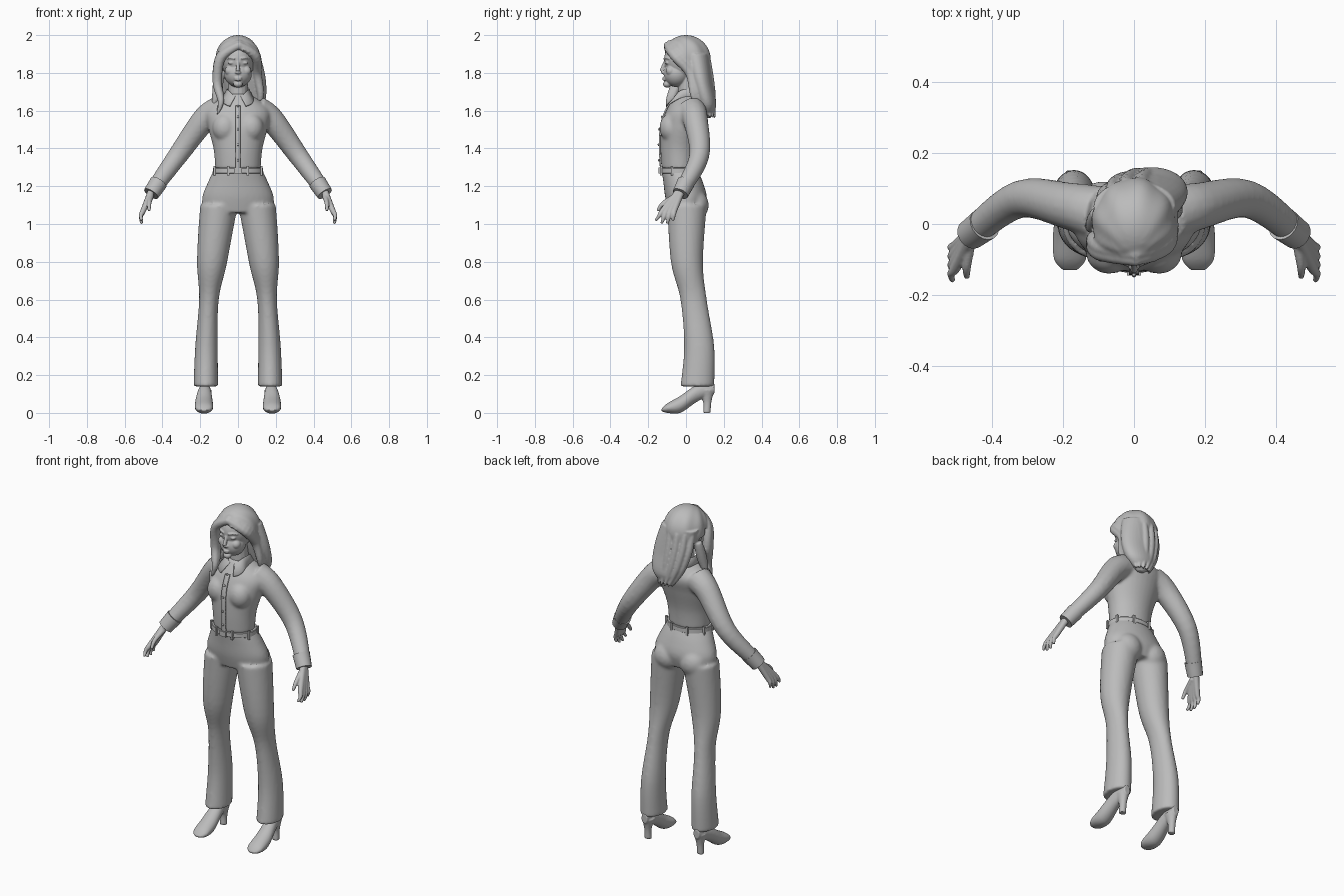
import bpy, bmesh, math
from mathutils import Vector, Matrix

cube = bpy.data.objects.get("Cube")
if cube:
    bpy.data.objects.remove(cube)

shade = (0.5, 0.5, 0.5, 1)
grey = bpy.data.materials.new("plain grey")
grey.use_nodes = True
grey.diffuse_color = shade
grey.node_tree.nodes["Principled BSDF"].inputs["Base Color"].default_value = shade


def resample(rows, steps=6):
    """Smooth curve through every row of numbers."""
    rows = [Vector(row) for row in rows]
    last = len(rows) - 1
    curve = []
    for i in range(last):
        start, end = rows[i], rows[i + 1]
        leave = (end - rows[max(i - 1, 0)]) / 2
        arrive = (rows[min(i + 2, last)] - start) / 2
        for step in range(steps):
            t = step / steps
            ease = t * t * (3 - 2 * t)
            curve.append(start.lerp(end, ease) + leave * t * (1 - t) ** 2 - arrive * t * t * (1 - t))
    return curve + [rows[last]]


def loft(bm, rings, sides=32):
    """Closed skin through rings given as (centre, first axis, second axis)."""
    loops = []
    for centre, first, second in rings:
        angles = [math.tau * i / sides for i in range(sides)]
        loops.append([bm.verts.new(centre + first * math.cos(a) + second * math.sin(a)) for a in angles])
    for low, high in zip(loops, loops[1:]):
        for i in range(sides):
            j = (i + 1) % sides
            bm.faces.new((low[i], low[j], high[j], high[i]))
    bm.faces.new(loops[0])
    bm.faces.new(loops[-1])


def hull(bm, rows, low_x=0, high_x=0):
    """Upright form through rows of (height, half width, front, back)."""
    bottom, top = rows[0][0], rows[-1][0]
    rings = []
    for z, width, front, back in resample(rows):
        t = (z - bottom) / (top - bottom)
        centre = Vector((low_x + (high_x - low_x) * t * t, (front + back) / 2, z))
        rings.append((centre, Vector((width, 0, 0)), Vector((0, (back - front) / 2, 0))))
    loft(bm, rings)


def tube(bm, points, radius, mirror=1):
    """Round limb along a path; radius is a function of the fraction travelled."""
    path = [Vector((p.x * mirror, p.y, p.z)) for p in resample(points)]
    last = len(path) - 1
    rings = []
    for i, centre in enumerate(path):
        along = (path[min(i + 1, last)] - path[max(i - 1, 0)]).normalized()
        side = along.cross(Vector((0, 1, 0))).normalized()
        r = radius(i / last)
        rings.append((centre, side * r, along.cross(side) * r))
    loft(bm, rings, 16)


def taper(start, end):
    return lambda t: start + (end - start) * t


def strand(thickness):
    return lambda t: thickness * math.sin(math.pi * (0.25 + 0.7 * t))


def ball(bm, centre, radii):
    place = Matrix.Translation(centre) @ Matrix.Diagonal((*radii, 1))
    return bmesh.ops.create_uvsphere(bm, u_segments=48, v_segments=32, radius=1, matrix=place)["verts"]


def block(bm, centre, size):
    place = Matrix.Translation(centre) @ Matrix.Diagonal((*size, 1))
    bmesh.ops.create_cube(bm, size=1, matrix=place)


def finish(name, bm, voxel=0, passes=4, thickness=0):
    """Turn the mesh into an object, fused and softened, or thickened."""
    bmesh.ops.recalc_face_normals(bm, faces=bm.faces)
    mesh = bpy.data.meshes.new(name)
    bm.to_mesh(mesh)
    bm.free()
    mesh.materials.append(grey)
    part = bpy.data.objects.new(name, mesh)
    bpy.context.scene.collection.objects.link(part)
    bpy.context.view_layer.objects.active = part
    part.select_set(True)
    bpy.ops.object.shade_smooth_by_angle(angle=math.radians(40))
    part.select_set(False)
    if voxel:
        fuse = part.modifiers.new("fuse", "REMESH")
        fuse.mode, fuse.voxel_size, fuse.use_smooth_shade = "VOXEL", voxel, True
        soften = part.modifiers.new("soften", "SMOOTH")
        soften.iterations = passes
    if thickness:
        shell = part.modifiers.new("thickness", "SOLIDIFY")
        shell.thickness, shell.offset = thickness, 0


# Trousers: pelvis fused with two flared legs
bm = bmesh.new()
hull(bm, [(1.06, .18, -.09, .09), (1.14, .19, -.11, .11), (1.22, .16, -.12, .09), (1.29, .125, -.13, .06)])
for side in (1, -1):
    hull(bm, [(.14, .065, -.03, .15), (.35, .06, -.01, .15), (.6, .052, -.03, .11), (.8, .08, -.08, .09),
              (1.1, .1, -.1, .11)], .17 * side, .1 * side)
    ball(bm, (.085 * side, .05, 1.1), (.08, .07, .08))
finish("trousers", bm, .009, 8)

# Shirt: torso fused with sleeves and bust
torso = [(1.29, .12, -.13, .06), (1.4, .13, -.135, .07), (1.52, .16, -.13, .1), (1.61, .165, -.1, .12),
         (1.69, .06, -.05, .08)]
bm = bmesh.new()
hull(bm, torso)
for side in (1, -1):
    tube(bm, [(.1, .03, 1.6), (.18, .05, 1.55), (.32, .07, 1.36), (.45, -.02, 1.18)], taper(.08, .04), side)
    ball(bm, (.07 * side, -.08, 1.51), (.065, .06, .075))
finish("shirt", bm, .008, 8)

# Button placket with buttons following the shirt front
bm, studs = bmesh.new(), bmesh.new()
previous = None
for i, (z, width, front, back) in enumerate(resample(torso)[:-5]):
    edge = [bm.verts.new((x, front - .004, z)) for x in (-.014, .014)]
    if previous:
        bm.faces.new((*previous, *reversed(edge)))
    if i % 4 == 3:
        ball(studs, (0, front - .01, z), (.006, .005, .006))
    previous = edge
finish("placket", bm, thickness=.008)
finish("buttons", studs)

# Collar: upright band folded over to two front points
bm = bmesh.new()
previous = None
for degrees in range(14, 347, 4):
    a = math.radians(degrees)
    x, y = math.sin(a), -math.cos(a)
    point = max(0, -y) ** 3
    section = [bm.verts.new(co) for co in (
        (x * .05, .01 + y * .06, 1.68 - .02 * point),
        (x * .06, .01 + y * .07, 1.71 - .04 * point),
        (x * (.08 + .1 * point), .01 + y * (.09 + .03 * point), 1.67 - .05 * point))]
    if previous:
        for k in range(2):
            bm.faces.new((previous[k], section[k], section[k + 1], previous[k + 1]))
    previous = section
finish("collar", bm, thickness=.007)

# Belt with loops and buckle
waist = Vector((0, -.034, 1.283))
bm = bmesh.new()
loft(bm, [(waist + Vector((0, 0, rise)), Vector((.13 + swell, 0, 0)), Vector((0, .1 + swell, 0)))
          for rise, swell in ((-.015, 0), (-.012, .004), (.012, .003), (.015, 0))], 48)
finish("belt", bm)
bm = bmesh.new()
for i in range(8):
    a = math.tau * (i + .5) / 8
    block(bm, waist + Vector((.135 * math.sin(a), .105 * math.cos(a), 0)), (.012, .012, .05))
finish("belt_loops", bm)
bm = bmesh.new()
block(bm, waist - Vector((0, .106, 0)), (.04, .01, .03))
finish("buckle", bm)

for side, label in ((1, "left"), (-1, "right")):
    # Cuff
    bm = bmesh.new()
    tube(bm, [(.42, 0, 1.22), (.46, -.03, 1.16)], taper(.048, .043), side)
    finish(label + "_cuff", bm)

    # Hand: four fingers fused at the palm, and a thumb
    bm = bmesh.new()
    for i in range(4):
        knuckle = Vector((.5, -.12 + .02 * i, 1.075))
        reach = .04 - .01 * i
        drop = .08 - .015 * abs(i - 1.5)
        tube(bm, [(.46, -.04 + .005 * i, 1.17), knuckle, knuckle + Vector((.014, -reach / 2, -drop / 2)),
                  knuckle + Vector((.01, -reach, -drop))], taper(.019, .007), side)
    tube(bm, [(.46, -.05, 1.15), (.47, -.12, 1.11), (.47, -.15, 1.07)], taper(.016, .008), side)
    finish(label + "_hand", bm, .004)

    # Shoe: arched upper on a slim tapered heel
    bm = bmesh.new()
    rings = []
    for y, width, low, high in resample([(-.13, .02, .01, .02), (-.1, .045, 0, .05), (-.03, .048, 0, .09),
                                         (.06, .036, .06, .15), (.15, .02, .1, .16)]):
        centre = Vector(((.18 - .05 * max(0, y)) * side, y, (low + high) / 2))
        rings.append((centre, Vector((width, 0, 0)), Vector((0, 0, (high - low) / 2))))
    loft(bm, rings)
    hull(bm, [(0, .02, .09, .13), (.06, .02, .09, .135), (.12, .034, .06, .15)], .174 * side, .172 * side)
    finish(label + "_shoe", bm, .005)

# Head: skull, jaw, neck and features
bm = bmesh.new()
ball(bm, (0, 0, 1.87), (.088, .116, .11))
ball(bm, (0, -.05, 1.795), (.073, .068, .07))
ball(bm, (0, -.1, 1.74), (.024, .022, .018))
tube(bm, [(0, .01, 1.62), (0, .01, 1.8)], taper(.055, .05))
tube(bm, [(0, -.11, 1.86), (0, -.13, 1.81)], taper(.008, .011))
ball(bm, (0, -.12, 1.802), (.017, .012, .008))
for z in (1.764, 1.774):
    ball(bm, (0, -.113, z), (.021, .012, .005))
for side in (1, -1):
    ball(bm, (.036 * side, -.1, 1.853), (.017, .012, .008))
    tube(bm, [(.015, -.115, 1.875), (.04, -.106, 1.88), (.06, -.088, 1.875)], taper(.006, .004), side)
    ball(bm, (.044 * side, -.08, 1.81), (.026, .027, .026))
    ball(bm, (.088 * side, 0, 1.835), (.01, .02, .03))
finish("head", bm, .0035)

# Hair: grooved cap tucked in around the face, long back and swept locks
bm = bmesh.new()
middle = Vector((0, 0, 1.87))
for v in ball(bm, middle, (.119, .13, .13)):
    x, y, z = v.co
    if (y < -.02 and z < 1.93 - abs(x) / 2) or (z < 1.84 and y < .02):
        v.co = middle.lerp(v.co, .6)
    else:
        groove = math.sin(14 * math.atan2(x, y + .09))
        v.co += (v.co - middle) * groove * min(.02, (2 - z) / 3)
hull(bm, [(1.56, .02, .1, .13), (1.63, .09, .06, .16), (1.75, .115, .02, .14), (1.9, .115, -.02, .12)], .05)
for i in range(6):
    a = .44 * i - 1.1
    path = []
    for t in (0, .3, .6, .8, 1):
        path.append((.05 * t * t + math.sin(a) * .1 * (1 - t * t / 2),
                     .03 + .08 * t + math.cos(a) * .085 * (1 - t / 2), 1.88 - .32 * t))
    tube(bm, path, strand(.022))
for shift in (Vector((0, 0, 0)), Vector((0, .016, .01))):
    for lock in ([(.01, -.1, 1.95), (-.09, -.08, 1.88), (-.11, -.06, 1.75), (-.09, -.09, 1.65), (-.11, -.09, 1.58)],
                 [(0, -.1, 1.95), (.09, -.06, 1.89), (.1, .02, 1.8), (.12, .04, 1.68), (.1, .07, 1.59)]):
        tube(bm, [Vector(p) + shift for p in lock], strand(.026))
tube(bm, [(-.1, .03, 1.82), (-.11, 0, 1.7), (-.13, -.01, 1.62)], strand(.028))
finish("hair", bm, .005)
